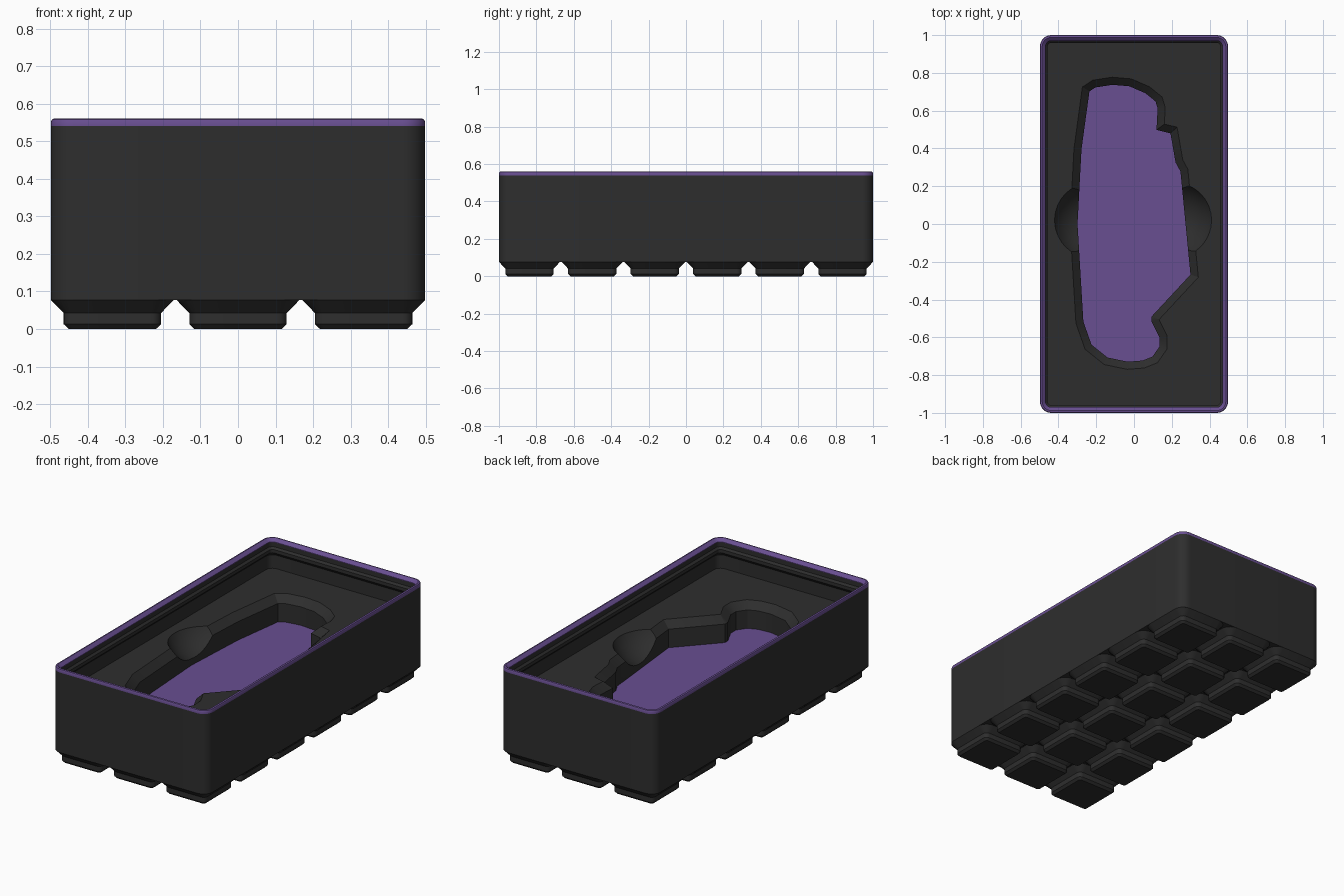
import bpy, bmesh, math
from mathutils import Matrix, Vector

if "Cube" in bpy.data.objects:
    bpy.data.objects.remove(bpy.data.objects["Cube"])


def material(name, rgb):
    m = bpy.data.materials.new(name)
    m.diffuse_color = (*rgb, 1)
    m.use_nodes = True
    m.node_tree.nodes["Principled BSDF"].inputs["Base Color"].default_value = m.diffuse_color
    return m


BLACK = material("charcoal", (0.027, 0.027, 0.027))
PURPLE = material("purple", (0.14, 0.077, 0.283))


def make(name, bm, *mats):
    bmesh.ops.recalc_face_normals(bm, faces=bm.faces)
    me = bpy.data.meshes.new(name)
    bm.to_mesh(me)
    bm.free()
    for m in mats:
        me.materials.append(m)
    ob = bpy.data.objects.new(name, me)
    bpy.context.collection.objects.link(ob)
    return ob


def smooth(ob):
    bpy.ops.object.select_all(action='DESELECT')
    ob.select_set(True)
    bpy.context.view_layer.objects.active = ob
    bpy.ops.object.shade_smooth_by_angle(angle=math.radians(30))


def rounded_rect(hx, hy, r, n=8):
    pts = []
    for q, (sx, sy) in enumerate([(1, 1), (-1, 1), (-1, -1), (1, -1)]):
        for i in range(n + 1):
            a = math.pi / 2 * (q + i / n)
            pts.append((sx * (hx - r) + r * math.cos(a), sy * (hy - r) + r * math.sin(a)))
    return pts


def loft(bm, rings, caps=(True, True)):
    """Bridge rings given as (points, z)."""
    loops = [[bm.verts.new((x, y, z)) for x, y in pts] for pts, z in rings]
    for a, b in zip(loops, loops[1:]):
        for i in range(len(a)):
            j = (i + 1) % len(a)
            bm.faces.new((a[i], a[j], b[j], b[i]))
    if caps[0]:
        bm.faces.new(loops[0][::-1])
    if caps[1]:
        bm.faces.new(loops[-1])


def offset(pts, d):
    """Mitred outward offset of a clockwise outline."""
    out = []
    for i in range(len(pts)):
        p0, p, p1 = (Vector(pts[k % len(pts)]) for k in (i - 1, i, i + 1))
        e0, e1 = (p - p0).normalized(), (p1 - p).normalized()
        n0, n1 = Vector((-e0.y, e0.x)), Vector((-e1.y, e1.x))
        out.append(tuple(p + (n0 + n1) * d / (1 + n0.dot(n1))))
    return out


HX, HY, R = 0.498, 1.0, 0.06
BASE, RIM, TOP, SHELF, POCKET = 0.077, 0.54, 0.56, 0.385, 0.235

# Bin shell: (inset, height) from the outer wall over the stacking lip to the shelf
profile = [(0, BASE), (0, RIM), (0, 0.552), (0.003, 0.558), (0.007, TOP), (0.012, TOP),
           (0.016, 0.557), (0.03, 0.543), (0.03, RIM), (0.03, 0.515), (0.041, 0.504),
           (0.041, 0.485), (0.019, 0.463), (0.019, SHELF)]
bm = bmesh.new()
loft(bm, [(rounded_rect(HX - i, HY - i, R - i), z) for i, z in profile])
for f in bm.faces:
    if f.calc_center_median().z > RIM:
        f.material_index = 1
body = make("bin_body", bm, BLACK, PURPLE)

# Pocket outline, clockwise from the upper left
outline = [(-.236, .702), (-.204, .723), (-.114, .737), (-.024, .729), (.061, .692),
           (.114, .649), (.125, .612), (.119, .498), (.193, .48), (.22, .326), (.246, .278),
           (.299, -.268), (.093, -.49), (.093, -.517), (.135, -.601), (.135, -.649),
           (.098, -.702), (.045, -.723), (-.034, -.729), (-.14, -.707), (-.225, -.639),
           (-.268, -.517), (-.299, 0), (-.278, .395)]

# Pocket cutter with chamfered mouth
mouth = offset(outline, 0.04)
bm = bmesh.new()
loft(bm, [(outline, POCKET), (outline, SHELF - 0.04), (mouth, SHELF), (mouth, SHELF + 0.05)])
pocket = make("pocket_cutter", bm, BLACK)

# Finger scoop cutter: a capsule lying across the pocket
bm = bmesh.new()
bmesh.ops.create_uvsphere(bm, u_segments=48, v_segments=25, radius=0.224,
                          matrix=Matrix.Rotation(math.pi / 2, 4, 'Y'))
for v in bm.verts:
    v.co += Vector((math.copysign(0.215, v.co.x) - 0.005, 0.02, SHELF + 0.1))
scoop = make("scoop_cutter", bm, BLACK)

bpy.context.view_layer.objects.active = body
for cutter in (pocket, scoop):
    cutter.hide_render = True
    mod = body.modifiers.new("cut", 'BOOLEAN')
    mod.operation, mod.solver, mod.object = 'DIFFERENCE', 'EXACT', cutter
    bpy.ops.object.modifier_apply(modifier=mod.name)
for cutter in (pocket, scoop):
    bpy.data.objects.remove(cutter)
smooth(body)

# Coloured pocket floor
bm = bmesh.new()
loft(bm, [(outline, POCKET - 0.003), (outline, POCKET + 0.003)])
make("pocket_floor", bm, PURPLE)

# Grid of stepped feet
PITCH, HALF = 0.3347, 0.1634
bm = bmesh.new()
for col in range(3):
    for row in range(6):
        cx, cy = (col - 1) * PITCH, (row - 2.5) * PITCH
        rings = []
        for inset, z in [(0.047, 0), (0.034, 0.0127), (0.034, 0.042), (0, BASE)]:
            pts = rounded_rect(HALF - inset, HALF - inset, R - inset, 5)
            rings.append(([(x + cx, y + cy) for x, y in pts], z))
        loft(bm, rings, (True, False))
smooth(make("feet", bm, BLACK))
